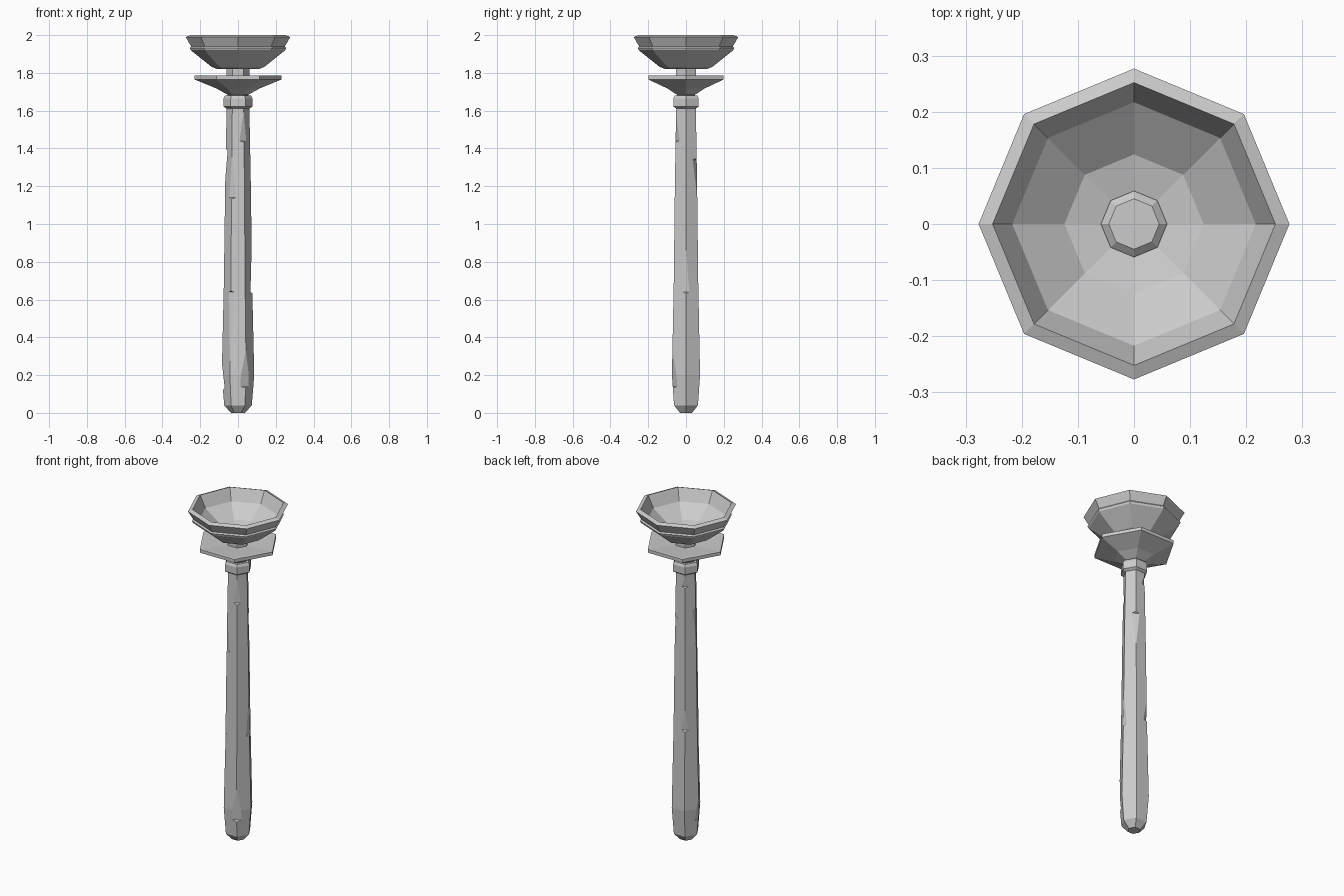
import bpy, bmesh, math
from mathutils import Vector

cube = bpy.data.objects.get("Cube")
if cube:
    bpy.data.objects.remove(cube, do_unlink=True)

grey = bpy.data.materials.new("pale_grey")
grey.use_nodes = True
colour = (0.6, 0.6, 0.6, 1)
grey.diffuse_color = colour
grey.node_tree.nodes["Principled BSDF"].inputs["Base Color"].default_value = colour


def finish(name, bm):
    bmesh.ops.recalc_face_normals(bm, faces=bm.faces)
    mesh = bpy.data.meshes.new(name)
    bm.to_mesh(mesh)
    bm.free()
    mesh.materials.append(grey)
    obj = bpy.data.objects.new(name, mesh)
    bpy.context.collection.objects.link(obj)
    return obj


def direction(angle):
    return Vector((math.cos(angle), math.sin(angle), 0))


def lathe(name, profile, sides):
    """Faceted solid from (radius, height) points, capped at both ends."""
    bm = bmesh.new()
    rings = []
    for r, z in profile:
        rings.append([bm.verts.new(direction(math.tau * i / sides) * r + Vector((0, 0, z)))
                      for i in range(sides)])
    for a, b in zip(rings, rings[1:]):
        for i in range(sides):
            j = (i + 1) % sides
            bm.faces.new((a[i], a[j], b[j], b[i]))
    bm.faces.new(rings[0])
    bm.faces.new(rings[-1])
    return finish(name, bm)


# Tapered six-sided handle
grip = [(0.037, 0), (0.073, 0.04), (0.086, 0.2), (0.075, 0.68), (0.068, 1.2), (0.06, 1.63)]
handle = lathe("handle", grip, 6)


def grip_radius(z):
    for (r0, z0), (r1, z1) in zip(grip, grip[1:]):
        if z <= z1:
            return r0 + (r1 - r0) * (z - z0) / (z1 - z0)
    return grip[-1][0]


# Carved chips along the handle's corners: corner angle, ledge, far end, depth
chips = [
    (-60, 0.14, 0.33, 0.014),
    (-60, 1.44, 1.59, 0.012),
    (-120, 0.64, 0.25, 0.009),
    (-120, 1.14, 1.36, 0.012),
    (0, 0.64, 0.88, 0.010),
    (60, 1.34, 1.14, 0.012),
    (120, 0.68, 0.80, 0.012),
    (120, 1.54, 1.60, 0.011),
    (180, 0.13, 0.26, 0.010),
    (180, 1.39, 1.24, 0.010),
]
bm = bmesh.new()
for degrees, ledge, far, depth in chips:
    out = direction(math.radians(degrees))
    side = Vector((-out.y, out.x, 0)) * 0.06
    slant = 0.02 if far > ledge else -0.02
    outline = [(grip_radius(ledge) - depth, ledge), (grip_radius(ledge) + 0.02, ledge - slant),
               (grip_radius(far) + 0.02, far), (grip_radius(far), far)]
    ends = [[bm.verts.new(out * r + side * s + Vector((0, 0, z))) for r, z in outline]
            for s in (-1, 1)]
    bmesh.ops.convex_hull(bm, input=ends[0] + ends[1])
cutter = finish("chip_cutter", bm)
cutter.hide_render = True
carve = handle.modifiers.new("chips", "BOOLEAN")
carve.operation = "DIFFERENCE"
carve.solver = "EXACT"
carve.object = cutter
bpy.context.view_layer.objects.active = handle
bpy.ops.object.modifier_apply(modifier="chips")
bpy.data.objects.remove(cutter, do_unlink=True)

# Chamfered band at the top of the handle
lathe("neck_band", [(0.058, 1.61), (0.077, 1.622), (0.077, 1.665), (0.069, 1.68)], 6)

# Flared six-sided guard
lathe("guard", [(0.05, 1.67), (0.056, 1.685), (0.115, 1.718), (0.23, 1.765),
                (0.23, 1.785), (0.222, 1.787), (0.06, 1.775)], 6)

# Stem between guard and bowl
lathe("stem", [(0.06, 1.765), (0.06, 1.83)], 6)

# Hollow eight-sided bowl
lathe("bowl", [(0.11, 1.82), (0.14, 1.832), (0.25, 1.92), (0.255, 1.932), (0.248, 1.94),
               (0.277, 1.99), (0.252, 2.0), (0.217, 1.93), (0.124, 1.862), (0.04, 1.842)], 8)

# Small knob on the bowl floor
lathe("bowl_knob", [(0.059, 1.835), (0.059, 1.853), (0.045, 1.865)], 8)
